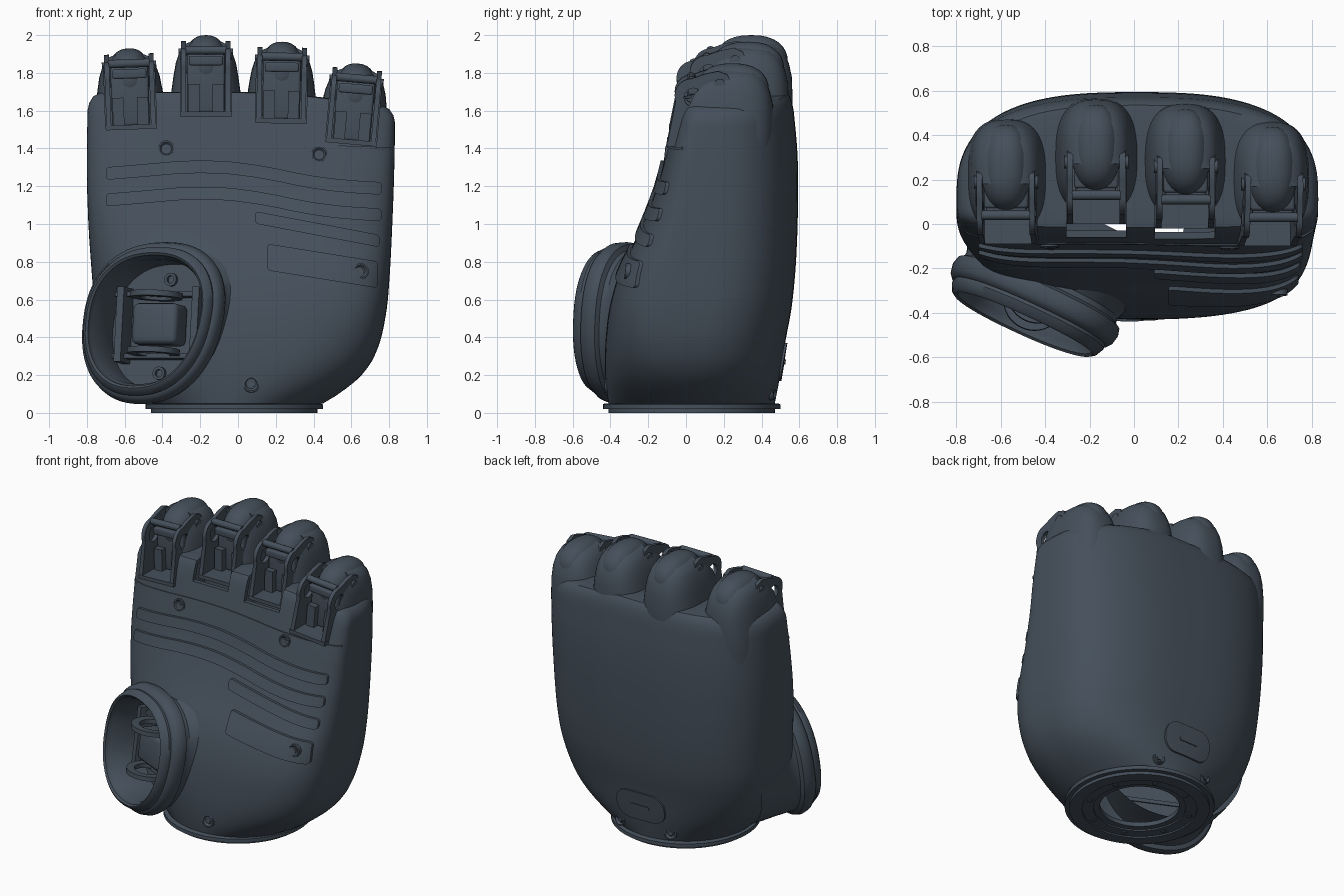
import bpy, bmesh, math
from mathutils import Vector, Matrix

if "Cube" in bpy.data.objects:
    bpy.data.objects.remove(bpy.data.objects["Cube"])

MAT = bpy.data.materials.new("dark_slate")
MAT.diffuse_color = (0.06, 0.08, 0.105, 1)
MAT.use_nodes = True
MAT.node_tree.nodes["Principled BSDF"].inputs["Base Color"].default_value = MAT.diffuse_color
PI = math.pi

def add(name, bm, M=None):
    bmesh.ops.recalc_face_normals(bm, faces=bm.faces)
    if M is not None:
        bm.transform(M)
    me = bpy.data.meshes.new(name)
    bm.to_mesh(me)
    bm.free()
    me.materials.append(MAT)
    ob = bpy.data.objects.new(name, me)
    bpy.context.collection.objects.link(ob)
    return ob

def loft(name, rings, start=True, end=True, wrap=False, M=None):
    bm = bmesh.new()
    R = [[bm.verts.new(p) for p in r] for r in rings]
    n = len(R[0])
    for a, b in list(zip(R, R[1:])) + ([(R[-1], R[0])] if wrap else []):
        for i in range(n):
            bm.faces.new((a[i], a[(i + 1) % n], b[(i + 1) % n], b[i]))
    if start and not wrap: bm.faces.new(R[0])
    if end and not wrap: bm.faces.new(R[-1])
    return add(name, bm, M)

def box(name, lo, hi, M=None, bevel=0.0):
    bm = bmesh.new()
    bmesh.ops.create_cube(bm, size=1)
    lo, hi = Vector(lo), Vector(hi)
    bm.transform(Matrix.Translation((lo + hi) / 2) @ Matrix.Diagonal((*(hi - lo), 1)))
    if bevel:
        bmesh.ops.bevel(bm, geom=bm.edges[:], offset=bevel, segments=3, affect='EDGES', profile=0.5)
    return add(name, bm, M)

def circle(r, z, n=64):
    return [(r * math.cos(2 * PI * i / n), r * math.sin(2 * PI * i / n), z) for i in range(n)]

def lathe(name, profile, M, n=64, wrap=True):
    return loft(name, [circle(r, z, n) for r, z in profile], wrap=wrap, M=M)

def frame(pos, axis):
    return Matrix.Translation(pos) @ Vector(axis).to_track_quat('Z', 'Y').to_matrix().to_4x4()

def lerp(keys, z):
    z = min(max(z, keys[0][0]), keys[-1][0])
    for a, b in zip(keys, keys[1:]):
        if z <= b[0]:
            t = (z - a[0]) / (b[0] - a[0])
            return [p + (q - p) * t for p, q in zip(a[1:], b[1:])]

def smooth(keys, z, w):
    return [sum(c) / 3 for c in zip(lerp(keys, z - w), lerp(keys, z), lerp(keys, z + w))]

def cut(ob, cutters):
    for c in cutters:
        m = ob.modifiers.new("cut", 'BOOLEAN')
        m.object, m.operation, m.solver = c, 'DIFFERENCE', 'EXACT'
    dg = bpy.context.evaluated_depsgraph_get()
    me = bpy.data.meshes.new_from_object(ob.evaluated_get(dg))
    ob.modifiers.clear()
    ob.data = me

# Palm sections: z, x min, x max, y front, y back, exponents front left / front right / back
PALM = [(.05, -.47, .45, -.41, .47, 2, 2, 2), (.10, -.53, .54, -.42, .48, 2, 2.2, 2.1),
        (.20, -.62, .67, -.43, .50, 2.1, 2.6, 2.3), (.35, -.71, .75, -.43, .52, 2.3, 3.2, 2.5),
        (.55, -.76, .79, -.41, .56, 2.4, 3.8, 2.7), (.75, -.775, .805, -.355, .58, 2.5, 4, 2.8),
        (.95, -.79, .815, -.25, .59, 3.2, 4, 2.8), (1.2, -.80, .825, -.15, .595, 4.2, 4.2, 2.8),
        (1.4, -.80, .83, -.10, .59, 4.5, 4.5, 2.8), (1.7, -.795, .83, -.03, .56, 4.5, 4.5, 2.8)]

def section(z):
    xl, xr, yf, yb, nl, nr, nb = smooth(PALM, z, min(.06, z - .05))
    yc = .02 + .06 * z
    return (xl + xr) / 2, (xr - xl) / 2, yc, yc - yf, yb - yc, nl, nr, nb

def surf(x, z, side):
    xc, a, yc, bf, bb, nl, nr, nb = section(z)
    n = nb if side > 0 else (nl if x < xc else nr)
    q = min(1, abs(x - xc) / a)
    return yc + side * (bb if side > 0 else bf) * (1 - q ** n) ** (1 / n)

def palm_ring(z, s=1, n=128):
    xc, a, yc, bf, bb, nl, nr, nb = section(z)
    out = []
    for i in range(n):
        c, d = math.cos(2 * PI * i / n), math.sin(2 * PI * i / n)
        e = 2 / (nb if d > 0 else (nl if c < 0 else nr))
        x = xc + s * a * math.copysign(abs(c) ** e, c)
        y = yc + math.copysign(abs(d) ** e, d) * (bb if d > 0 else bf)
        y = yc + .1 + (y - yc - .1) * s
        out.append((x, y, z - max(0, x - .2) * .12 * max(0, z - 1.3) / .4))
    return out

rings = [palm_ring(.05 + 1.55 * i / 40) for i in range(41)]
rings += [palm_ring(z, s) for z, s in ((1.64, .99), (1.675, .965), (1.695, .92), (1.70, .8), (1.70, .5))]
palm = loft("palm_shell", rings, start=False)
sol = palm.modifiers.new("wall", 'SOLIDIFY')
sol.thickness, sol.offset = .03, -1

# Thumb socket: sheared oval swept along a tilted axis
N = Vector((-.42, -.89, .12)).normalized()
U = Vector((.905, -.425, 0))
U = (U - N * U.dot(N)).normalized()
V = U.cross(N)
V = V if V.z > 0 else -V
P0 = Vector((-.50, -.45, .49))

def oval(d, su, sv=None, dv=0, n=72):
    sv = su if sv is None else sv
    out = []
    for i in range(n):
        c, s = math.cos(2 * PI * i / n), math.sin(2 * PI * i / n)
        v = math.copysign(abs(s) ** .88, s)
        u = math.copysign(abs(c) ** .88, c) * (1 + .06 * v) + .12 * v
        out.append(P0 + N * d + U * (.385 * su * u) + V * (.415 * sv * v + dv))
    return out

loft("thumb_socket", [oval(*p) for p in (
    (-.28, .80), (-.06, .80), (-.04, .83), (-.005, .84), (.005, .87), (-.005, .91), (-.04, .955),
    (-.055, .95), (-.06, .98), (-.08, 1.02), (-.12, 1.04), (-.15, 1.02), (-.165, .96), (-.19, .95),
    (-.24, 1.0, .98, .02), (-.32, 1.1, 1.04, .06), (-.42, 1.2, 1.08, .09), (-.5, 1.24, 1.08, .1))], end=False)
thumb_cut = loft("thumb_cutter", [oval(.2, .86), oval(-.34, .86)])
T = Matrix.Translation(P0) @ Matrix((U, V, N)).transposed().to_4x4()
for s in (-1, 1):
    lathe("thumb_hinge_ring", [(.09, -.015), (.14, -.015), (.14, .015), (.09, .015)],
          T @ Matrix.Translation((0, .15 * s, -.14)) @ Matrix.Rotation(PI / 2, 4, 'X'), 40)
    box("thumb_rail", (-.27, .165 * s - .012, -.29), (.27, .165 * s + .012, -.2), T)
    lathe("thumb_screw", [(.02, 0), (.035, 0), (.035, .02), (.02, .02)], T @ Matrix.Translation((.02 * s, .25 * s, -.28)), 24)
    box("thumb_side_bracket", (-.24 if s < 0 else .2, -.2, -.28), (-.2 if s < 0 else .24, .2, -.16), T)
box("thumb_motor", (-.13, -.11, -.28), (.13, .11, -.12), T, .03)

# Fingers: x, depth shift, top height, lean
cutters = [thumb_cut]
humps = []
HUMP = [(-.6, .20, .03, .55), (-.45, .198, .03, .56), (-.35, .19, .04, .565), (-.22, .172, .05, .56),
        (-.15, .16, .07, .545), (-.09, .14, .10, .52), (-.05, .115, .13, .48), (-.03, .07, .2, .42)]

def hump_ring(z, hw, y0, y1, n=48):
    f = lambda v: math.copysign(abs(v) ** .75, v)
    return [(hw * f(math.cos(2 * PI * i / n)), (y0 + y1) / 2 + (y1 - y0) / 2 * f(math.sin(2 * PI * i / n)), z)
            for i in range(n)]

def bracket_plate(M, x):
    arc = [(.13 + .09 * math.cos(a), -.16 + .09 * math.sin(a)) for a in [math.radians(90 + 11 * k) for k in range(11)]]
    outline = [(0, -.42), (.3, -.42), (.34, -.1), (.32, -.05), (.27, -.03), (.2, -.045)] + arc
    hole = [(.14 + .05 * math.cos(a), -.17 + .05 * math.sin(a)) for a in [2 * PI * k / 24 for k in range(24)]]
    cu = bpy.data.curves.new("plate", 'CURVE')
    cu.dimensions, cu.fill_mode, cu.extrude = '2D', 'BOTH', .013
    for pts in (outline, hole):
        sp = cu.splines.new('POLY')
        sp.points.add(len(pts) - 1)
        for p, (y, z) in zip(sp.points, pts):
            p.co = (y, z, 0, 1)
        sp.use_cyclic_u = True
    tmp = bpy.data.objects.new("plate", cu)
    bm = bmesh.new()
    bm.from_mesh(tmp.to_mesh())
    bpy.data.objects.remove(tmp)
    bmesh.ops.remove_doubles(bm, verts=bm.verts, dist=1e-5)
    add("finger_bracket_plate", bm, M @ Matrix(((0, 0, 1, x), (1, 0, 0, 0), (0, 1, 0, 0), (0, 0, 0, 1))))

for fx, fy, fz, lean in ((-.58, -.09, 1.93, -2), (-.17, 0, 2.0, 0), (.235, -.02, 1.965, 1), (.635, -.10, 1.85, 5)):
    M = Matrix.Translation((fx, fy, fz)) @ Matrix.Rotation(math.radians(lean), 4, 'Y')
    cutters.append(box("pocket_cutter", (-.135, -.4, -.43), (.135, .27, .2), M))
    humps.append((loft("knuckle_hump", [hump_ring(*h) for h in HUMP], M=M), cutters[-1]))
    bm = bmesh.new()
    bmesh.ops.create_uvsphere(bm, u_segments=32, v_segments=16, radius=1)
    for v in bm.verts:
        v.co = [math.copysign(abs(c) ** .85, c) for c in v.co]
    add("knuckle_cap", bm, M @ Matrix.Translation((0, .345, -.15)) @ Matrix.Diagonal((.112, .195, .15, 1)))
    for x in (-.118, .118):
        bracket_plate(M, x)
        lathe("hinge_boss", [(.03, -.012), (.03, .012)], M @ frame((x * 1.12, .28, -.1), (1, 0, 0)), 24, False)
    lathe("hinge_pin", [(.022, -.11), (.022, .11)], M @ frame((0, .13, -.08), (1, 0, 0)), 20, False)
    box("pocket_floor", (-.135, 0, -.43), (.135, .28, -.405), M)
    box("finger_motor_block", (-.1, .16, -.41), (.1, .27, -.1), M, .015)
    for x in (-.065, .065):
        box("finger_block_step", (x - .03, .12, -.41), (x + .03, .18, -.26), M)
    box("finger_block_bridge", (-.09, .11, -.16), (.09, .2, -.11), M, .01)

cut(palm, cutters)
for h, c in humps:
    cut(h, [c])
for c in cutters:
    bpy.data.objects.remove(c)

# Raised pads that follow the palm surface
def pad(name, x0, x1, mid, half, side=-1, h=.018, corner=.02, nx=48):
    ring_rows = []
    for i in range(nx + 1):
        x = x0 + (x1 - x0) * (.5 - .5 * math.cos(PI * i / nx))
        e = max(0, 1 - min(x - x0, x1 - x) / corner)
        w = half - corner * (1 - math.sqrt(max(0, 1 - e * e))) + .0005
        row = [(x, mid(x) + w * k / 3) for k in range(-3, 4)]
        ring_rows.append([(x, surf(x, z, side) + side * h, z) for x, z in row]
                         + [(x, surf(x, z, side) - side * .015, z) for x, z in reversed(row)])
    return loft(name, ring_rows)

WAVE = [(-.8, -.005), (-.65, .005), (-.2, .045), (.1, .02), (.4, -.05), (.76, -.08)]
wave = lambda z: (lambda x: z + smooth(WAVE, x, .12)[0])
pad("grip_ridge", -.70, .76, wave(1.265), .033)
pad("grip_ridge", -.70, .76, wave(1.125), .033)
pad("grip_ridge", .09, .75, lambda x: 1.035 - .19 * (x - .09), .032)
pad("grip_pad", .155, .74, lambda x: .825 - .16 * (x - .155), .07)
pad("knuckle_seam", -.78, .81, lambda x: 1.44 + .5 * smooth(WAVE, x, .12)[0], .006, h=.005, corner=.004)
pad("wrist_cover", -.19, .17, lambda x: .27, .10, 1, .012, .09)
pad("wrist_cover_slot", -.08, .06, lambda x: .27, .012, 1, .018, .01)

# Screws in palm front and wrist back
for x, z, side, h in ((-.38, 1.4, -1, 0), (.43, 1.37, -1, 0), (.65, .75, -1, .018), (.07, .15, -1, 0),
                      (-.2, .11, 1, 0), (.18, .11, 1, 0)):
    F = frame((x, surf(x, z, side) + side * h, z), (.6 * (x / .5) * (side > 0), side, .1))
    lathe("screw_rim", [(.028, -.02), (.042, -.02), (.042, .006), (.034, .008), (.022, -.005)], F, 28)
    lathe("screw_head", [(.016, -.02), (.016, .002)], F, 6, False)

# Wrist flange
W = Matrix.Translation((-.02, .03, 0))
lathe("wrist_flange", [(.25, .05), (.25, .02), (.29, .02), (.29, .01), (.36, .01), (.36, 0), (.44, 0), (.44, .02),
                       (.47, .02), (.47, .045), (.46, .05)], W, 96)
for k in range(8):
    a = PI * (k + .5) / 4
    lathe("flange_screw", [(.018, .004), (.018, .02)], W @ Matrix.Translation((.325 * math.cos(a), .325 * math.sin(a), 0)), 16, False)

for o in bpy.context.scene.objects:
    o.select_set(True)
    bpy.context.view_layer.objects.active = o
bpy.ops.object.shade_smooth_by_angle(angle=math.radians(35))
